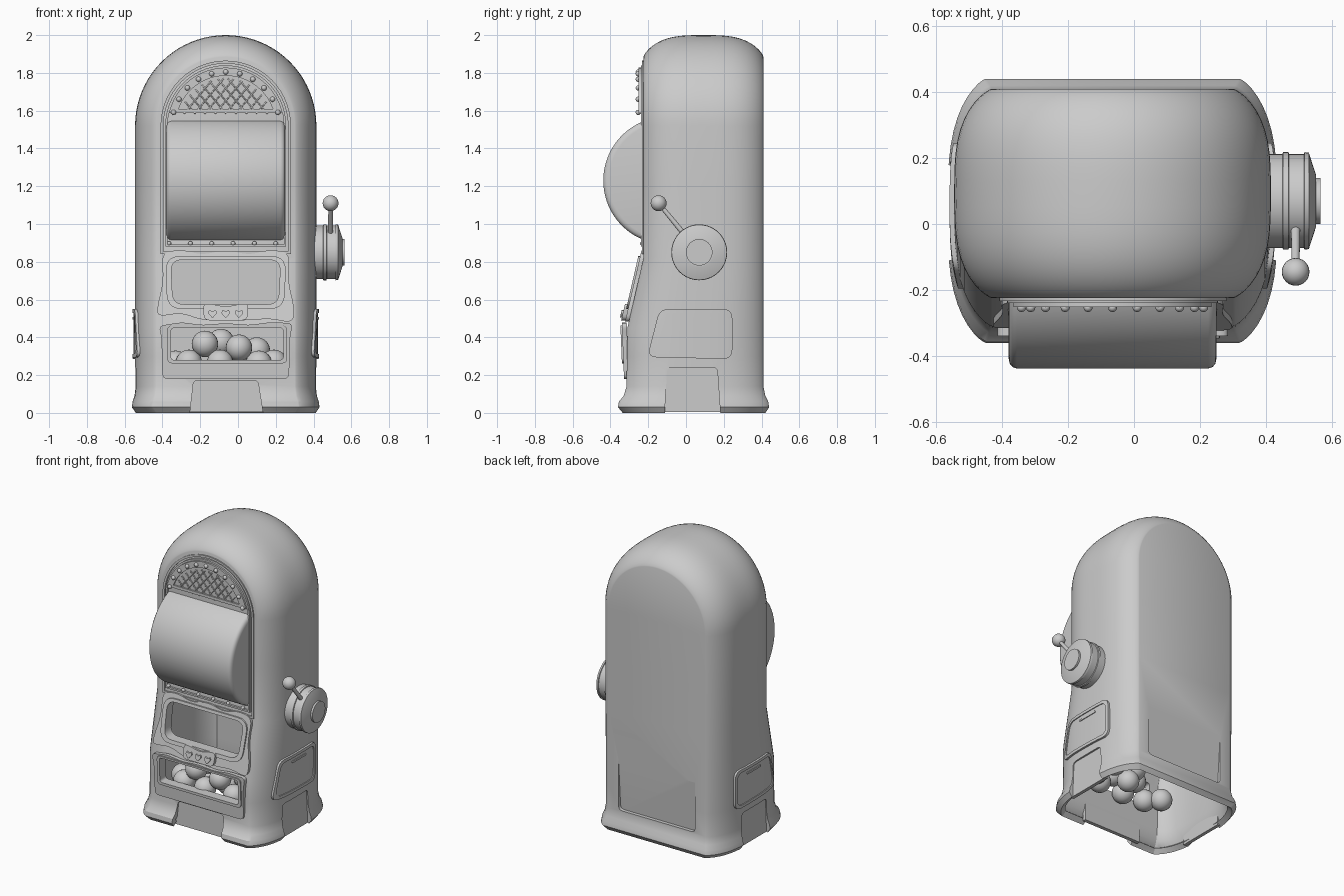
import bpy, bmesh, math
from mathutils import Vector

cube = bpy.data.objects.get("Cube")
if cube:
    bpy.data.objects.remove(cube)

GREY = bpy.data.materials.new("plain grey")
GREY.use_nodes = True
tone = (0.6, 0.6, 0.6, 1)
GREY.diffuse_color = tone
GREY.node_tree.nodes["Principled BSDF"].inputs["Base Color"].default_value = tone

CX = -0.065      # cabinet centre line
SPRING = 1.52    # height where the arch starts


def finish(bm, name, smooth=True):
    bmesh.ops.recalc_face_normals(bm, faces=bm.faces)
    mesh = bpy.data.meshes.new(name)
    bm.to_mesh(mesh)
    bm.free()
    obj = bpy.data.objects.new(name, mesh)
    bpy.context.collection.objects.link(obj)
    mesh.materials.append(GREY)
    activate(obj)
    if smooth:
        bpy.ops.object.shade_smooth_by_angle(angle=math.radians(35))
    return obj


def activate(obj):
    bpy.ops.object.select_all(action='DESELECT')
    obj.select_set(True)
    bpy.context.view_layer.objects.active = obj


def lookup(table, z):
    """Linear interpolation in (z, value) pairs."""
    for (z0, v0), (z1, v1) in zip(table, table[1:]):
        if z <= z1:
            return v0 + (v1 - v0) * (z - z0) / (z1 - z0)
    return table[-1][1]


# cabinet profile by height
FRONT = [(0, -0.335), (0.03, -0.36), (0.06, -0.355), (0.09, -0.33), (0.14, -0.315), (0.45, -0.31), (0.82, -0.225), (2, -0.225)]
BACK = [(0, 0.42), (0.03, 0.44), (0.06, 0.435), (0.09, 0.42), (0.14, 0.41), (2, 0.41)]
FLARE = [(0, 0.0), (0.03, 0.02), (0.06, 0.016), (0.09, 0.006), (0.14, 0), (2, 0)]


def barrel(s):
    return 0.365 + 0.115 * max(0, 1 - abs(s) ** 3.2) ** 0.75


def half_width(y, z):
    f, b = lookup(FRONT, z), lookup(BACK, z)
    return barrel(max(-1, min(1, (2 * y - f - b) / (b - f)))) + lookup(FLARE, z)


def rounded(points, r, steps=5):
    """Polygon with softened corners."""
    out, pts = [], [Vector(p) for p in points]
    for i, p in enumerate(pts):
        a, b = pts[i - 1] - p, pts[(i + 1) % len(pts)] - p
        a, b = p + a * min(0.45, r / a.length), p + b * min(0.45, r / b.length)
        for k in range(steps + 1):
            t = k / steps
            out.append(a * (1 - t) ** 2 + p * 2 * t * (1 - t) + b * t * t)
    return out


def rect(x0, x1, z0, z1):
    return [(x0, z0), (x1, z0), (x1, z1), (x0, z1)]


def arch(r, bottom):
    top = [(CX + r * math.cos(math.pi * k / 28), SPRING + r * math.sin(math.pi * k / 28)) for k in range(29)]
    return [(CX - r, bottom), (CX + r, bottom)] + top if bottom < SPRING else [p for p in top if p[1] > bottom]


def slab(name, outer, place, d0, d1, hole=None, cuts=()):
    """Outline with optional hole, filled, thickened and mapped into place."""
    bm = bmesh.new()
    for loop in filter(None, (outer, hole)):
        vs = [bm.verts.new((p[0], p[1], 0)) for p in loop]
        for i, v in enumerate(vs):
            bm.edges.new((vs[i - 1], v))
    bmesh.ops.triangle_fill(bm, use_beauty=True, edges=bm.edges[:])
    for c in cuts:
        bmesh.ops.bisect_plane(bm, geom=bm.verts[:] + bm.edges[:] + bm.faces[:], plane_co=(c, 0, 0), plane_no=(1, 0, 0))
    ext = bmesh.ops.extrude_face_region(bm, geom=bm.faces[:])["geom"]
    for v in ext:
        if isinstance(v, bmesh.types.BMVert):
            v.co.z = 1
    for v in bm.verts:
        v.co = place(v.co.x, v.co.y, d1 if v.co.z > 0.5 else d0)
    return finish(bm, name)


def on_y(a, b, d):
    return Vector((a, d, b))


def on_x(a, b, d):
    return Vector((d, a, b))


def on_slope(x, z, d):
    return Vector((x, -0.225 - (0.82 - z) * 0.23 - d, z))


def on_tray(x, z, d):
    return Vector((x, -0.312 - (z - 0.18) * 0.04 - d, z))


def on_front(x, z, d):
    return Vector((x, -0.225 - d, z))


def ball(name, pos, r, seg=24):
    bm = bmesh.new()
    bmesh.ops.create_uvsphere(bm, u_segments=seg, v_segments=seg // 2, radius=r)
    bmesh.ops.translate(bm, verts=bm.verts, vec=pos)
    return finish(bm, name)


# cabinet: arched sections swept from front to back, bottom left open
bm = bmesh.new()
levels = [0, 0.03, 0.06, 0.09, 0.14, 0.3, 0.45, 0.82, 1.2]
arc = [math.pi * k / 40 for k in range(41)]
section = [(1, z, 0) for z in levels] + [(math.cos(a), SPRING, math.sin(a)) for a in arc] + [(-1, z, 0) for z in reversed(levels)]
rows = []
for k in range(25):
    s = math.sin(math.pi / 2 * (k / 12 - 1))
    row = []
    for fx, z, up in section:
        f, b, w = lookup(FRONT, z), lookup(BACK, z), barrel(s)
        row.append(bm.verts.new((CX + fx * (w + lookup(FLARE, z)), (f + b) / 2 + s * (b - f) / 2, z + up * w)))
    rows.append(row)
for r0, r1 in zip(rows, rows[1:]):
    for j in range(len(section) - 1):
        bm.faces.new((r0[j], r0[j + 1], r1[j + 1], r1[j]))
for row in (rows[0], rows[-1]):
    half = len(row) // 2
    for j in range(half - 1):
        bm.faces.new((row[j], row[j + 1], row[-2 - j], row[-1 - j]))
    bm.faces.new(row[half - 1:half + 2])
cabinet = finish(bm, "cabinet", False)
solid = cabinet.modifiers.new("wall", 'SOLIDIFY')
solid.thickness, solid.offset = 0.04, -1
bpy.ops.object.modifier_apply(modifier="wall")

# openings and recesses
window = rounded([(-0.345, 0.575), (0.215, 0.575), (0.225, 0.81), (-0.355, 0.81)], 0.06)
tray_hole = rounded(rect(-0.355, 0.24, 0.28, 0.45), 0.02)
front_foot = rounded([(-0.26, -0.05), (0.14, -0.05), (0.105, 0.17), (-0.235, 0.17)], 0.02)
side_foot = rounded([(-0.115, -0.05), (0.185, -0.05), (0.165, 0.24), (-0.1, 0.24)], 0.025)
cutters = [slab("window_cutter", window, on_y, -0.5, -0.12),
           slab("tray_cutter", tray_hole, on_y, -0.5, -0.2),
           slab("front_foot_cutter", front_foot, on_y, -0.5, -0.305),
           slab("right_foot_cutter", side_foot, on_x, CX - 0.8, CX - 0.468),
           slab("left_foot_cutter", side_foot, on_x, CX + 0.468, CX + 0.8),
           slab("back_recess_cutter", rounded(rect(CX - 0.29, CX + 0.29, 0.15, 0.52), 0.03),
                lambda x, z, d: Vector((x, 0.6 if d else 0.412 - (0.52 - z) * 0.07, z)), 0, 1)]
activate(cabinet)
for cutter in cutters:
    cut = cabinet.modifiers.new("cut", 'BOOLEAN')
    cut.operation, cut.object, cut.solver = 'DIFFERENCE', cutter, 'EXACT'
    bpy.ops.object.modifier_apply(modifier=cut.name)
for cutter in cutters:
    bpy.data.objects.remove(cutter)
bpy.ops.object.shade_smooth_by_angle(angle=math.radians(28))

# recessed foot plates
slab("front_foot_plate", rect(-0.28, 0.16, 0.005, 0.19), on_y, -0.305, -0.28)
for side, name in ((-1, "right"), (1, "left")):
    slab(name + "_foot_plate", rect(-0.13, 0.2, 0.005, 0.26), on_x, CX + side * 0.468, CX + side * 0.445)

    # raised side panels that follow the curved wall
    def on_side(y, z, d, side=side):
        return Vector((CX + side * (half_width(y, z) + d), y, z))
    bends = [-0.15 + 0.05 * k for k in range(8)]
    shape = [(-0.205, 0.295), (0.245, 0.285), (0.245, 0.55), (-0.14, 0.55)]
    slab(name + "_side_panel", rounded(shape, 0.05), on_side, -0.02, 0.008, cuts=bends)
    inner = [(-0.18, 0.315), (0.225, 0.305), (0.225, 0.53), (-0.125, 0.53)]
    slab(name + "_side_panel_rim", rounded(shape, 0.05), on_side, 0, 0.014, rounded(inner, 0.045), bends)
    slab(name + "_side_slot", rounded(rect(-0.02, 0.13, 0.495, 0.508), 0.006), on_side, 0, 0.013, cuts=bends)

# arched front trim and marquee
slab("outer_arch_trim", arch(0.345, 0.84), on_front, -0.02, 0.008, arch(0.33, 0.855))
slab("inner_arch_trim", arch(0.32, 0.88), on_front, -0.02, 0.014, arch(0.308, 0.892))
slab("marquee_panel", arch(0.308, 1.565), on_front, -0.01, 0.016)
slab("marquee_rim", arch(0.308, 1.565), on_front, 0, 0.026, arch(0.265, 1.585))
for k in range(11):
    a = math.pi * (0.08 + 0.84 * k / 10)
    ball("marquee_bulb", (CX + 0.285 * math.cos(a), -0.253, SPRING + 0.285 * math.sin(a)), 0.014, 12)
for k in range(6):
    ball("lower_rivet", (-0.365 + 0.113 * k, -0.232, 0.897), 0.012, 12)

# crossed lattice bars, clipped to the arch
curve = bpy.data.curves.new("marquee_lattice", 'CURVE')
curve.dimensions, curve.bevel_depth, curve.bevel_resolution = '3D', 0.004, 1
for lean in (-1, 1):
    d = Vector((lean * 0.64, 0.77))
    n = Vector((d.y, -d.x))
    for k in range(-9, 10):
        off = k * 0.042
        if abs(off) < 0.25:
            reach = math.sqrt(0.25 ** 2 - off ** 2)
            low, high = n * off + d * max(-reach, (0.065 - n.y * off) / d.y), n * off + d * reach
            if high.y > 0.075:
                line = curve.splines.new('POLY')
                line.points.add(1)
                for pt, p in zip(line.points, (low, high)):
                    pt.co = (CX + p.x, -0.243, SPRING + p.y, 1)
lattice = bpy.data.objects.new("marquee_lattice", curve)
bpy.context.collection.objects.link(lattice)
curve.materials.append(GREY)

# bulging drum with softened ends
bm = bmesh.new()
rings = []
for x, inset in ((-0.38, 0.03), (-0.377, 0.015), (-0.368, 0.004), (-0.355, 0), (0.225, 0), (0.238, 0.004), (0.247, 0.015), (0.25, 0.03)):
    r = 0.338 - inset
    angles = [math.radians(-76 + 152 * k / 40) for k in range(41)]
    rings.append([bm.verts.new((x, -0.1 - r * math.cos(a), 1.23 + r * math.sin(a))) for a in angles])
for r0, r1 in zip(rings, rings[1:]):
    for j in range(-1, 40):
        bm.faces.new((r0[j], r0[j + 1], r1[j + 1], r1[j]))
bm.faces.new(rings[0])
bm.faces.new(rings[-1])
finish(bm, "drum")

# wavy window frame, button plate and hearts
wavy = [(-0.43, 0.55), (-0.42, 0.51), (-0.3, 0.53), (-0.19, 0.49), (0.06, 0.49), (0.17, 0.5), (0.29, 0.475), (0.3, 0.55),
        (0.265, 0.7), (0.275, 0.85), (0.16, 0.865), (0.06, 0.835), (-0.065, 0.865), (-0.19, 0.835), (-0.29, 0.865), (-0.405, 0.85), (-0.395, 0.7)]
slab("window_frame", rounded(wavy, 0.06), on_slope, -0.01, 0.02, window)
rim = rounded([(-0.375, 0.55), (0.245, 0.55), (0.255, 0.83), (-0.385, 0.83)], 0.08)
slab("window_rim", rim, on_slope, 0.01, 0.03, window)
plate = [(-0.18, 0.49), (0.05, 0.49), (0.055, 0.58), (0, 0.575), (-0.065, 0.56), (-0.13, 0.575), (-0.185, 0.58)]
slab("button_plate", rounded(plate, 0.03), on_slope, 0, 0.042)
heart = [(0, -0.024), (0.024, 0.004), (0.016, 0.022), (0, 0.01), (-0.016, 0.022), (-0.024, 0.004)]
for x in (-0.135, CX, 0.005):
    slab("heart_button", rounded([(x + a, 0.525 + b) for a, b in heart], 0.008, 3), on_slope, 0.03, 0.052)

# tray frame
tray = [(-0.4, 0.18), (0.27, 0.18), (0.275, 0.4), (0.29, 0.475), (0.17, 0.48), (0.06, 0.465), (-0.065, 0.475), (-0.19, 0.465), (-0.3, 0.48), (-0.42, 0.46), (-0.405, 0.4)]
slab("tray_frame", rounded(tray, 0.03), on_tray, -0.01, 0.016, tray_hole)
slab("tray_rim", rounded(rect(-0.375, 0.26, 0.262, 0.463), 0.03), on_tray, 0.01, 0.024, tray_hole)

# prize balls
for x, y, z in ((-0.175, -0.2, 0.365), (0.005, -0.2, 0.345), (-0.09, -0.1, 0.375), (-0.26, -0.21, 0.265), (-0.095, -0.22, 0.265),
                (0.11, -0.2, 0.26), (-0.33, -0.13, 0.26), (0.19, -0.14, 0.265), (-0.02, -0.08, 0.26), (0.1, -0.07, 0.33)):
    ball("prize_ball", (x, y, z), 0.07)

# side knob, lathed around x
bm = bmesh.new()
profile = [(0.38, 0.142), (0.45, 0.142), (0.452, 0.148), (0.468, 0.148), (0.47, 0.142), (0.515, 0.142), (0.517, 0.148), (0.53, 0.146),
           (0.552, 0.078), (0.552, 0.07), (0.565, 0.07), (0.565, 0)]
vs = [bm.verts.new((x, 0.07, 0.85 + r)) for x, r in profile]
for a, b in zip(vs, vs[1:]):
    bm.edges.new((a, b))
bmesh.ops.spin(bm, geom=bm.verts[:] + bm.edges[:], cent=(0, 0.07, 0.85), axis=(1, 0, 0), angle=math.tau, steps=40)
bmesh.ops.remove_doubles(bm, verts=bm.verts, dist=0.0001)
finish(bm, "side_knob")

# pull lever
start, tip = Vector((0.49, 0.02, 0.91)), Vector((0.49, -0.145, 1.11))
bm = bmesh.new()
bmesh.ops.create_cone(bm, cap_ends=True, segments=16, radius1=0.015, radius2=0.011, depth=(tip - start).length)
turn = (tip - start).to_track_quat('Z', 'Y')
for v in bm.verts:
    v.co = turn @ v.co + (start + tip) / 2
finish(bm, "lever_rod")
ball("lever_ball", tip, 0.042)
